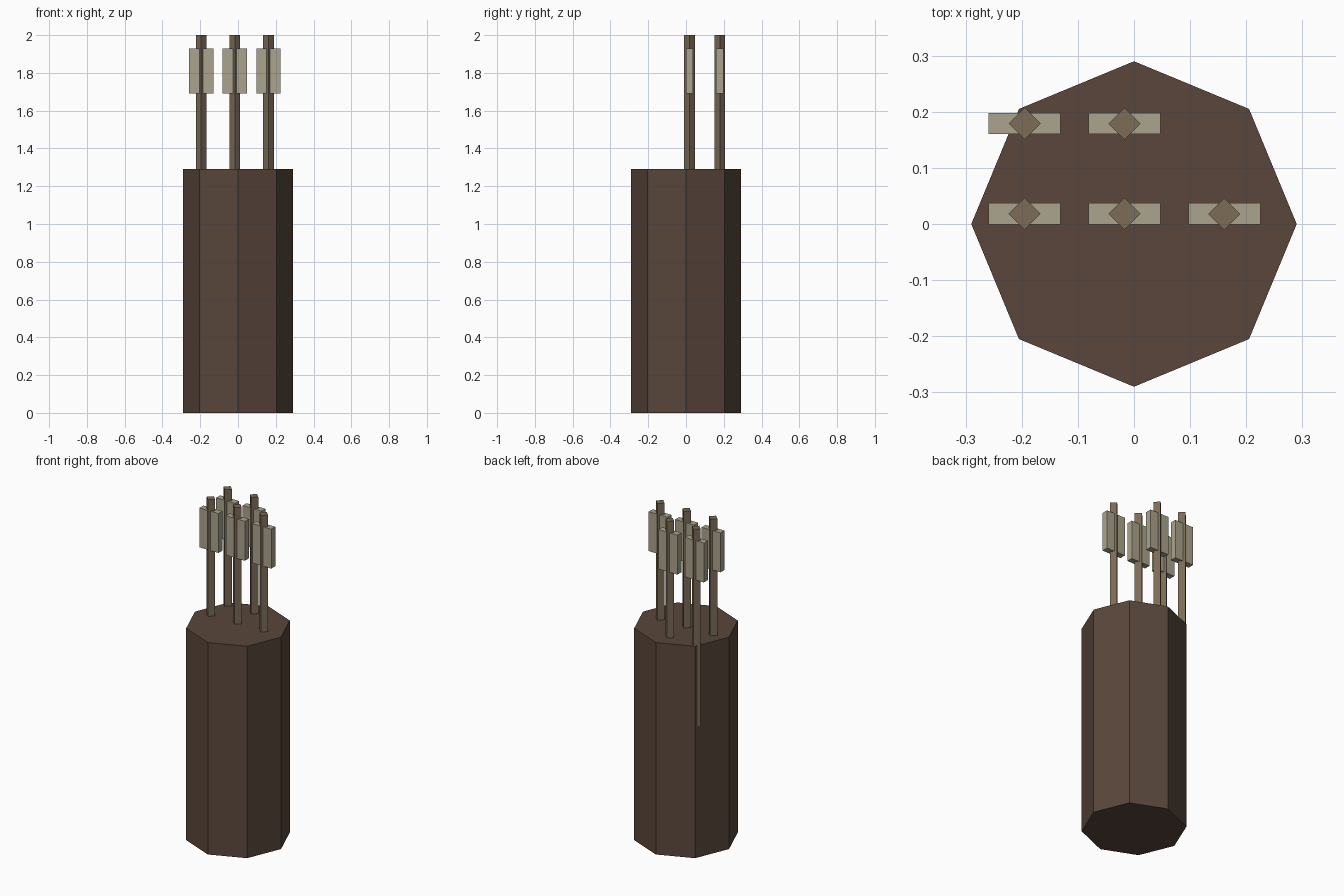
import bpy, math

if "Cube" in bpy.data.objects:
    bpy.data.objects.remove(bpy.data.objects["Cube"])


def material(name, color):
    m = bpy.data.materials.new(name)
    m.diffuse_color = (*color, 1)
    m.use_nodes = True
    m.node_tree.nodes["Principled BSDF"].inputs["Base Color"].default_value = m.diffuse_color
    return m


leather = material("leather", (0.10, 0.062, 0.044))
wood = material("wood", (0.20, 0.15, 0.095))
feather = material("feather", (0.41, 0.37, 0.27))


def prism(name, sides, radius, x, y, z0, z1, mat):
    # upright prism with one corner pointing along +x
    bpy.ops.mesh.primitive_cylinder_add(vertices=sides, radius=radius, depth=z1 - z0,
                                        location=(x, y, (z0 + z1) / 2))
    ob = bpy.context.object
    ob.name = name
    ob.data.materials.append(mat)


def box(name, size, location, mat):
    bpy.ops.mesh.primitive_cube_add(size=1, location=location)
    ob = bpy.context.object
    ob.name = name
    ob.scale = size
    bpy.ops.object.transform_apply(location=False, rotation=False, scale=True)
    ob.data.materials.append(mat)


# Octagonal quiver body
prism("quiver_body", 8, 0.29, 0, 0, 0, 1.29, leather)

# Arrows: three in the front row, two in the back row
front_y, back_y = 0.018, 0.179
spots = [(-0.195, front_y), (-0.017, front_y), (0.161, front_y),
         (-0.195, back_y), (-0.017, back_y)]
for i, (x, y) in enumerate(spots, 1):
    # Diamond-section shaft, running down inside the body
    prism(f"arrow_shaft_{i}", 4, 0.0285, x, y, 0.80, 2.0, wood)
    # Flat fletching plate
    box(f"arrow_fletching_{i}", (0.128, 0.038, 0.24), (x, y, 1.81), feather)
